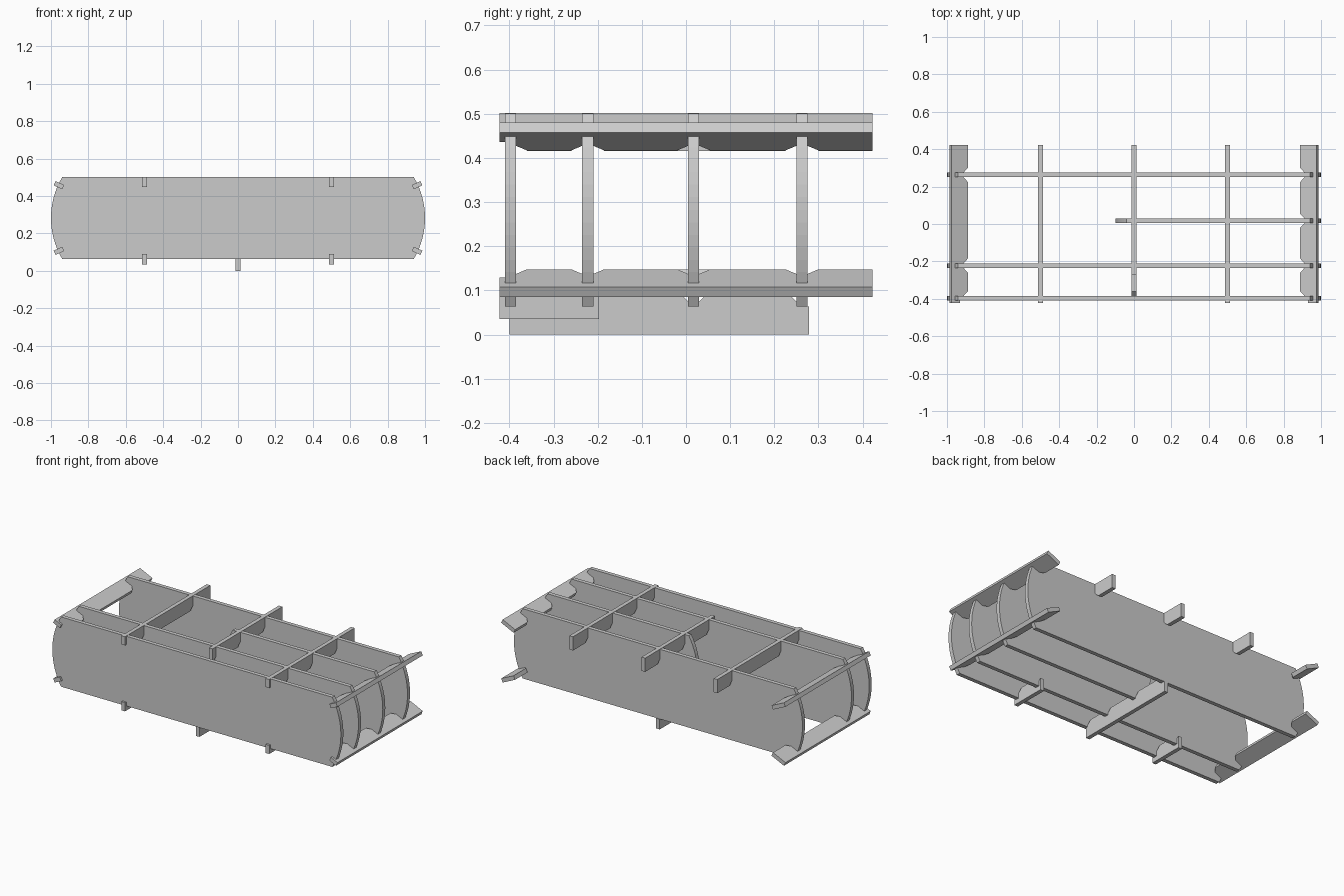
import bpy, bmesh, math
from mathutils import Vector

if "Cube" in bpy.data.objects:
    bpy.data.objects.remove(bpy.data.objects["Cube"])

T = 0.025                                   # sheet thickness
RIBS = [-0.3975, -0.2225, 0.0175, 0.2625]   # rib positions along y
FULL = [RIBS[0], RIBS[1], RIBS[3]]          # ribs that span the whole length
ZC, ZH = 0.2825, 0.2185                     # rib centre height and half height
Y = Vector((0, 1, 0))


def sheet(name, pts, origin, u, v):
    """Flat cut sheet: 2D outline placed on axes u, v and given thickness."""
    n = u.cross(v).normalized() * (T / 2)
    bm = bmesh.new()
    a, b = [[bm.verts.new(origin + u * p + v * q + n * s) for p, q in pts] for s in (-1, 1)]
    bm.faces.new(a)
    bm.faces.new(b[::-1])
    for i in range(len(a)):
        j = (i + 1) % len(a)
        bm.faces.new((a[i], b[i], b[j], a[j]))
    bmesh.ops.recalc_face_normals(bm, faces=bm.faces)
    me = bpy.data.meshes.new(name)
    bm.to_mesh(me)
    bm.free()
    ob = bpy.data.objects.new(name, me)
    bpy.context.collection.objects.link(ob)
    return ob


def slotted(u0, u1, h, d, slots, ch=0.025):
    """Strip outline with flared slots of depth d cut into the v = h edge."""
    w = T / 2
    slots = [c for c in slots if u0 - w < c < u1 + w]
    pts = [(u0, 0)]
    if slots[0] - w - u0 > 0.02:
        pts.append((u0, h))
    else:
        pts.append((u0, h - d))
    for c in slots:
        l, r = c - w, c + w
        if l - u0 > 0.02:
            pts += [(l - ch, h), (l, h - ch), (l, h - d)]
        if u1 - r < 0.01:                   # slot open at the end
            pts.append((u1, h - d))
        elif r + ch > u1:                   # short pointed tooth
            pts += [(r, h - d), (r, h - ch), (u1, h - ch + u1 - r)]
        else:
            pts += [(r, h - d), (r, h - ch), (r + ch, h)]
    if u1 - slots[-1] - w > ch:
        pts.append((u1, h))
    return pts + [(u1, 0)]


def rib(name, x0, x1, y):
    """Plate with bowed ends."""
    sag = 0.06
    R = (ZH * ZH + sag * sag) / (2 * sag)
    a = math.asin(ZH / R)
    steps = [-a + 2 * a * i / 16 for i in range(17)]
    pts = [(x1 - R + R * math.cos(t), R * math.sin(t)) for t in steps]
    pts += [(x0 + R - R * math.cos(t), -R * math.sin(t)) for t in steps]
    sheet(name, pts, Vector((0, y, ZC)), Vector((1, 0, 0)), Vector((0, 0, 1)))


# ribs: three full, one partial
for i, y in enumerate(RIBS):
    rib(f"rib_{i}", -0.1 if i == 2 else -1, 1, y)

UP, DOWN = Vector((0, 0, 1)), Vector((0, 0, -1))

# top cross boards
for name, x, y0, slots in (("top_board_left", -0.5, -0.4225, FULL),
                           ("top_board_middle", 0, -0.27, RIBS[1:]),
                           ("top_board_right", 0.5, -0.4225, RIBS)):
    sheet(name, slotted(y0, 0.4225, 0.086, 0.032, slots), Vector((x, 0, 0.502)), Y, DOWN)

# bottom cross boards: long keel in the middle, short ones at the sides
sheet("bottom_keel", slotted(-0.4, 0.278, 0.1, 0.036, RIBS), Vector((0, 0, 0)), Y, UP)
for side, x in (("left", -0.5), ("right", 0.5)):
    sheet(f"bottom_board_{side}", slotted(-0.4225, -0.197, 0.086, 0.032, RIBS[:2]),
          Vector((x, 0, 0.035)), Y, UP)

# tilted corner boards at the four long edges
ang = math.radians(25)
for sx, side in ((-1, "left"), (1, "right")):
    for sz, level in ((-1, "lower"), (1, "upper")):
        origin = Vector((sx * 0.98, 0, ZC + sz * 0.186))
        inward = Vector((-sx * math.cos(ang), 0, -sz * math.sin(ang)))
        sheet(f"corner_board_{level}_{side}",
              slotted(-0.4225, 0.4225, 0.095, 0.045, RIBS if sx > 0 else FULL),
              origin, Y, inward)
